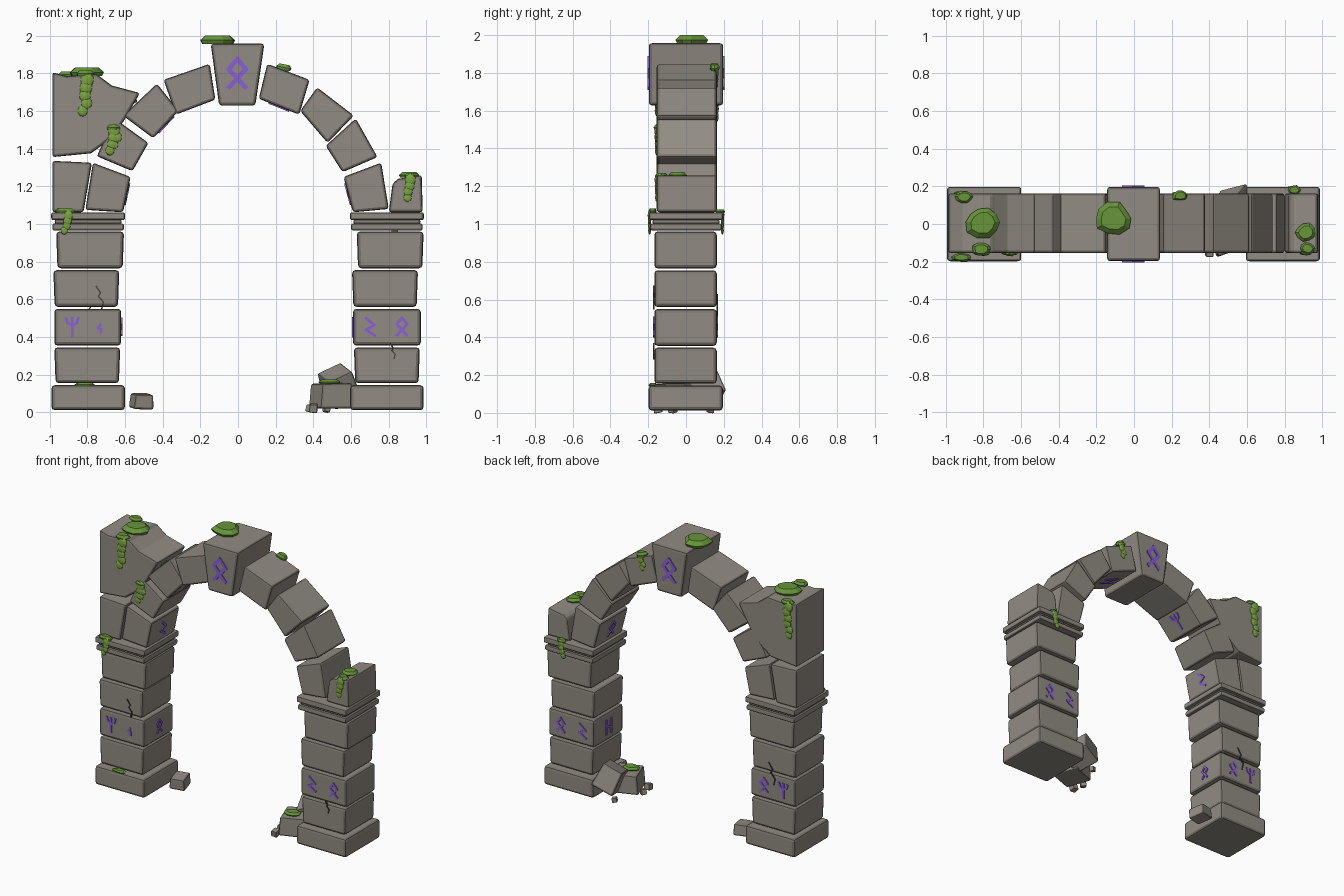
import bpy, bmesh, math, random
from mathutils import Vector, Matrix

if "Cube" in bpy.data.objects:
    bpy.data.objects.remove(bpy.data.objects["Cube"])

random.seed(4)


def material(name, rgb):
    m = bpy.data.materials.new(name)
    m.diffuse_color = (*rgb, 1)
    m.use_nodes = True
    m.node_tree.nodes["Principled BSDF"].inputs["Base Color"].default_value = m.diffuse_color
    return m


STONE = material("stone", (0.285, 0.262, 0.228))
EDGE = material("worn_stone_edge", (0.19, 0.175, 0.152))
MOSS = material("moss", (0.135, 0.30, 0.042))
VINE = material("hanging_moss", (0.20, 0.375, 0.055))
RUNE = material("rune_purple", (0.25, 0.115, 0.66))
CRACK = material("crack_dark", (0.06, 0.055, 0.048))


def finish(name, bm, *mats):
    bmesh.ops.recalc_face_normals(bm, faces=bm.faces)
    mesh = bpy.data.meshes.new(name)
    bm.to_mesh(mesh)
    bm.free()
    ob = bpy.data.objects.new(name, mesh)
    bpy.context.collection.objects.link(ob)
    for m in mats:
        mesh.materials.append(m)
    return ob


def stone(name, pts, y0, y1, bevel=0.014):
    """Front outline in x,z extruded from y0 to y1 with worn edges."""
    bm = bmesh.new()
    face = bm.faces.new([bm.verts.new((x, y0, z)) for x, z in pts])
    ext = bmesh.ops.extrude_face_region(bm, geom=[face])
    verts = [v for v in ext["geom"] if isinstance(v, bmesh.types.BMVert)]
    bmesh.ops.translate(bm, verts=verts, vec=(0, y1 - y0, 0))
    ob = finish(name, bm, STONE, EDGE)
    mod = ob.modifiers.new("worn_edges", "BEVEL")
    mod.width, mod.segments, mod.material = bevel, 2, 1
    mod.limit_method, mod.angle_limit = "ANGLE", math.radians(35)
    return ob


def block(name, x0, x1, z0, z1, y0, y1, bevel=0.014, lean=0.0):
    return stone(name, [(x0 + lean, z0), (x1 - lean, z0), (x1, z1), (x0, z1)], y0, y1, bevel)


def loose(name, size, loc, rot, bevel=0.012):
    a, b, c = (s / 2 for s in size)
    ob = stone(name, [(-a, -c), (a, -c), (a * 0.9, c), (-a * 0.88, c * 0.95)], -b, b, bevel)
    ob.location, ob.rotation_euler = loc, rot


# Pillars: foot, four courses, moulded capital
LEFT = [(-0.975, -0.625, 0.155, 0.345), (-0.975, -0.62, 0.355, 0.55),
        (-0.98, -0.63, 0.56, 0.755), (-0.965, -0.605, 0.765, 0.96)]
RIGHT = [(0.615, 0.965, 0.155, 0.345), (0.61, 0.97, 0.355, 0.55),
         (0.605, 0.955, 0.56, 0.755), (0.63, 0.985, 0.765, 0.96)]
for side, rows, cx in (("left", LEFT, -0.795), ("right", RIGHT, 0.79)):
    block(side + "_foot", cx - 0.195, cx + 0.195, 0.012, 0.145, -0.198, 0.195, 0.018)
    for i, (x0, x1, z0, z1) in enumerate(rows):
        block(f"{side}_pillar_course_{i + 1}", x0, x1, z0, z1, -0.168, 0.163, 0.018,
              0.0 if i == 1 else 0.007)
    for part, half, z0, z1 in (("lower", 0.19, 0.965, 1.003), ("neck", 0.178, 1.0, 1.024),
                               ("upper", 0.196, 1.02, 1.062)):
        block(f"{side}_capital_{part}", cx - half, cx + half, z0, z1, -half, half, 0.011)

# Arch stones, keystone and broken masonry above the capitals
ARCH = {
    "left_springer": [(-0.77, 1.325), (-0.57, 1.25), (-0.61, 1.062), (-0.81, 1.075)],
    "left_arch_stone_1": [(-0.655, 1.56), (-0.475, 1.43), (-0.56, 1.28), (-0.75, 1.36)],
    "left_arch_stone_2": [(-0.43, 1.745), (-0.315, 1.60), (-0.45, 1.455), (-0.61, 1.575)],
    "left_arch_stone_3": [(-0.15, 1.85), (-0.12, 1.66), (-0.33, 1.58), (-0.395, 1.765)],
    "right_arch_stone_3": [(0.155, 1.85), (0.38, 1.765), (0.325, 1.58), (0.11, 1.665)],
    "right_arch_stone_2": [(0.42, 1.725), (0.615, 1.575), (0.475, 1.43), (0.33, 1.60)],
    "right_arch_stone_1": [(0.625, 1.56), (0.74, 1.355), (0.555, 1.275), (0.465, 1.415)],
    "right_springer": [(0.76, 1.325), (0.80, 1.08), (0.61, 1.062), (0.56, 1.25)],
    "left_backing_stone": [(-0.985, 1.335), (-0.775, 1.325), (-0.82, 1.062), (-0.985, 1.062)],
    "right_backing_stub": [(0.82, 1.215), (0.85, 1.24), (0.975, 1.26), (0.98, 1.062), (0.80, 1.062)],
    "broken_wall_stone": [(-0.985, 1.805), (-0.91, 1.785), (-0.75, 1.795), (-0.67, 1.735),
                          (-0.52, 1.695), (-0.61, 1.54), (-0.69, 1.44), (-0.78, 1.375), (-0.985, 1.355)],
}
for name, pts in ARCH.items():
    stone(name, pts, -0.155, 0.163)
stone("keystone", [(-0.145, 1.957), (0.14, 1.957), (0.092, 1.628), (-0.1, 1.628)], -0.197, 0.197, 0.016)

# Fallen stones
loose("fallen_block", (0.19, 0.19, 0.135), (0.495, -0.055, 0.088), (0, 0, 0.35))
loose("leaning_block", (0.16, 0.18, 0.17), (0.535, 0.085, 0.14), (0.3, -0.4, 0.25))
loose("fallen_small_stone", (0.11, 0.12, 0.08), (-0.512, 0.08, 0.06), (0.08, 0.03, 0.25))
for i, (x, y, s) in enumerate([(0.4, -0.15, 0.045), (0.385, -0.07, 0.04), (0.47, 0.13, 0.035)]):
    loose(f"rubble_{i + 1}", (s, s, s), (x, y, s * 0.52), (0.2, 0.1, i), 0.006)


# Runes and cracks: thin strokes laid on a face frame (u right, v up)
def strokes(name, lines, origin, u, v, size, width, mat):
    u, v, o = Vector(u).normalized(), Vector(v).normalized(), Vector(origin)
    n = u.cross(v)
    bm = bmesh.new()
    for line in lines:
        for a, b in zip(line, line[1:]):
            p, q = (o + (u * c[0] + v * c[1]) * size for c in (a, b))
            d = (q - p).normalized()
            w = n.cross(d)
            m = Matrix((d, w, n)).transposed().to_4x4()
            m.translation = (p + q) / 2 + n * 0.002
            scale = Matrix.Diagonal(((q - p).length + width * 0.6, width, 0.008, 1))
            bmesh.ops.create_cube(bm, size=1, matrix=m @ scale)
    return finish(name, bm, mat)


DIAMOND = [[(-0.5, -0.8), (0.5, 0.3), (0, 0.9), (-0.5, 0.3), (0.5, -0.8)]]
FORK = [[(0, -0.9), (0, 0.9)], [(-0.6, 0.9), (-0.45, 0.45), (0, 0.15), (0.45, 0.45), (0.6, 0.9)]]
ZIGZAG = [[(-0.4, 0.9), (0.45, 0.2), (-0.4, -0.25), (0.5, -0.8)]]
GATE = [[(-0.5, -0.9), (-0.5, 0.9)], [(0.5, -0.9), (0.5, 0.9)], [(-0.5, 0.25), (0.5, -0.25)]]
SPARK = [[(0.1, 0.4), (-0.15, 0.05), (0.15, -0.05), (0.12, -0.4)]]

X, Y, Z = Vector((1, 0, 0)), Vector((0, 1, 0)), Vector((0, 0, 1))
FRONT, BACK = -0.168, 0.163
RUNES = [
    ("keystone_front", DIAMOND, (-0.004, -0.197, 1.795), X, 0.09),
    ("keystone_back", DIAMOND, (-0.004, 0.197, 1.795), -X, 0.09),
    ("left_front_fork", FORK, (-0.88, FRONT, 0.452), X, 0.055),
    ("left_front_spark", SPARK, (-0.735, FRONT, 0.445), X, 0.055),
    ("left_back_fork", FORK, (-0.88, BACK, 0.452), -X, 0.055),
    ("left_back_diamond", DIAMOND, (-0.73, BACK, 0.452), -X, 0.055),
    ("left_inner_diamond", DIAMOND, (-0.62, 0.0, 0.452), Y, 0.05),
    ("right_front_zigzag", ZIGZAG, (0.7, FRONT, 0.452), X, 0.055),
    ("right_front_diamond", DIAMOND, (0.87, FRONT, 0.452), X, 0.055),
    ("right_back_zigzag", ZIGZAG, (0.7, BACK, 0.452), -X, 0.055),
    ("right_back_diamond", DIAMOND, (0.87, BACK, 0.452), -X, 0.055),
    ("right_inner_gate", GATE, (0.61, 0.0, 0.452), -Y, 0.055),
]
for name, glyph, o, u, size in RUNES:
    strokes("rune_" + name, glyph, o, u, Z, size, size * 0.27, RUNE)

# Runes on the underside of the arch
for name, p, q, u, glyph in (
        ("left_springer", (-0.61, 1.062), (-0.57, 1.25), Y, ZIGZAG),
        ("left_arch_stone_2", (-0.45, 1.455), (-0.315, 1.60), Y, FORK),
        ("right_arch_stone_3", (0.325, 1.58), (0.11, 1.665), -Y, GATE),
        ("right_springer", (0.61, 1.062), (0.56, 1.25), -Y, DIAMOND)):
    a, b = Vector((p[0], 0, p[1])), Vector((q[0], 0, q[1]))
    strokes("rune_under_" + name, glyph, (a + b) / 2, u, b - a, 0.06, 0.015, RUNE)

FISSURE = [[(-0.3, 1), (0.1, 0.4), (-0.1, 0.1), (0.35, -0.4), (0.2, -1)]]
for name, o, u, size in (("left_front", (-0.735, FRONT, 0.61), X, 0.06),
                         ("left_back", (-0.79, BACK, 0.55), -X, 0.075),
                         ("right_front", (0.82, FRONT, 0.325), X, 0.04)):
    strokes("crack_" + name, FISSURE, o, u, Z, size, 0.007, CRACK)


# Moss cushions: irregular low mounds
def moss(name, x, y, z, rx, ry, h, tilt=0.0):
    bm = bmesh.new()
    k = 10
    jit = [random.uniform(0.82, 1.1) for _ in range(k)]
    rings = []
    for s, t in ((0.88, 0.0), (1.0, 0.45), (0.7, 1.0)):
        rings.append([bm.verts.new((rx * s * j * math.cos(math.tau * i / k),
                                    ry * s * j * math.sin(math.tau * i / k), h * t))
                      for i, j in enumerate(jit)])
    for lo, hi in zip(rings, rings[1:]):
        for i in range(k):
            bm.faces.new((lo[i], lo[(i + 1) % k], hi[(i + 1) % k], hi[i]))
    bm.faces.new(rings[0][::-1])
    bm.faces.new(rings[-1])
    ob = finish(name, bm, MOSS)
    ob.location, ob.rotation_euler = (x, y, z), (0, tilt, 0)


PATCHES = [
    ("wall_top", -0.80, 0.01, 1.785, 0.10, 0.085, 0.045, 0), ("wall_back", -0.90, 0.145, 1.782, 0.048, 0.034, 0.028, 0),
    ("wall_front", -0.81, -0.135, 1.785, 0.055, 0.034, 0.03, 0), ("keystone", -0.11, 0.03, 1.955, 0.1, 0.085, 0.045, 0),
    ("arch_right", 0.24, 0.15, 1.818, 0.043, 0.03, 0.03, 0.2), ("arch_left", -0.66, -0.145, 1.50, 0.045, 0.028, 0.025, 0),
    ("wall_side", -0.56, -0.05, 1.635, 0.035, 0.04, 0.02, -0.5), ("left_capital", -0.915, -0.175, 1.058, 0.055, 0.022, 0.025, 0),
    ("stub_top", 0.915, -0.045, 1.247, 0.057, 0.048, 0.028, 0), ("stub_front", 0.92, -0.13, 1.245, 0.045, 0.032, 0.025, 0),
    ("right_capital", 0.85, 0.18, 1.058, 0.04, 0.025, 0.02, 0), ("left_foot", -0.81, -0.175, 0.14, 0.06, 0.022, 0.018, 0),
    ("fallen_block", 0.49, -0.08, 0.152, 0.06, 0.05, 0.022, 0),
]
for name, *vals in PATCHES:
    moss("moss_" + name, *vals)

# Hanging moss: chains of flattened lumps down the faces
DRIPS = [
    ("wall_front", -0.795, -0.155, 1.765, 1.60, 0.036), ("wall_back", -0.91, 0.163, 1.77, 1.57, 0.034),
    ("arch_left", -0.66, -0.155, 1.495, 1.39, 0.032), ("arch_left_short", -0.635, -0.155, 1.46, 1.42, 0.025),
    ("left_capital", -0.905, -0.193, 1.045, 0.965, 0.025), ("stub", 0.912, -0.155, 1.235, 1.14, 0.029),
    ("right_capital", 0.85, 0.193, 1.05, 0.965, 0.025), ("arch_right", 0.24, 0.163, 1.82, 1.74, 0.025),
]
for name, x, y, top, low, r in DRIPS:
    bm = bmesh.new()
    count = max(2, round((top - low) / (r * 1.1)) + 1)
    for i in range(count):
        t = i / (count - 1)
        s = r * (1 - 0.25 * t)
        place = Matrix.Translation((x - r * 0.6 * t + random.uniform(-0.3, 0.3) * r, y, top + (low - top) * t))
        bmesh.ops.create_icosphere(bm, subdivisions=2, radius=s,
                                   matrix=place @ Matrix.Diagonal((1, 0.4, 1.1, 1)))
    finish("hanging_moss_" + name, bm, VINE)
